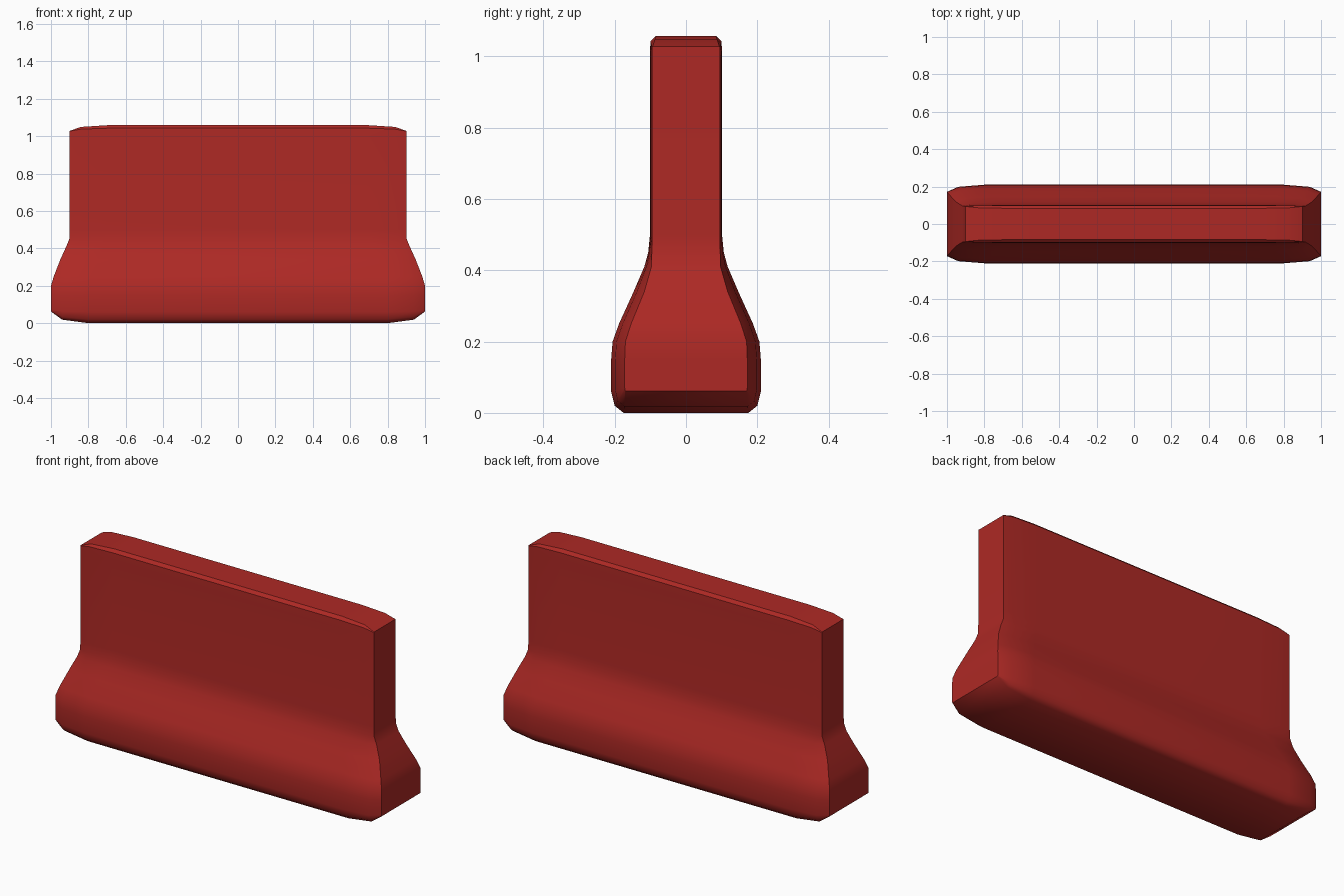
import bpy, bmesh
from math import radians

if "Cube" in bpy.data.objects:
    bpy.data.objects.remove(bpy.data.objects["Cube"])

# Horizontal rings: z, half length, half depth, end y inset, end z shift
RINGS = [
    (0.00, 1.00, 0.175, 0.005, 0.062),
    (0.02, 1.00, 0.200, 0.029, 0.045),
    (0.06, 1.00, 0.210, 0.038, 0.010),
    (0.15, 1.00, 0.210, 0.038, 0),
    (0.20, 1.00, 0.206, 0.036, 0),
    (0.25, 0.985, 0.188, 0.034, 0),
    (0.34, 0.95, 0.147, 0.030, 0),
    (0.41, 0.918, 0.117, 0.020, 0),
    (0.45, 0.902, 0.106, 0.010, 0),
    (0.50, 0.90, 0.101, 0.006, 0),
    (1.00, 0.90, 0.101, 0.006, 0),
    (1.042, 0.90, 0.100, 0.005, -0.016),
    (1.058, 0.90, 0.084, -0.010, -0.030),
]
# Corner stations: distance from the end, share of inset and shift
STATIONS = [(0.0, 1.0), (0.06, 0.3), (0.2, 0.0)]


def ring_points(z, hx, hy, inset, shift):
    side = [(hx - d, hy - inset * k, z + shift * k) for d, k in STATIONS]
    back = side + [(-x, y, h) for x, y, h in reversed(side)]
    return back + [(x, -y, h) for x, y, h in reversed(back)]


# Barrier body: rings skinned together
bm = bmesh.new()
rings = [[bm.verts.new(p) for p in ring_points(*r)] for r in RINGS]
n = len(rings[0])
for low, high in zip(rings, rings[1:]):
    for i in range(n):
        j = (i + 1) % n
        bm.faces.new((low[i], low[j], high[j], high[i]))

# Underside and top: strips following the bent ends
for ring in (rings[0], rings[-1]):
    for i in range(n // 2 - 1):
        bm.faces.new((ring[i], ring[i + 1], ring[n - 2 - i], ring[n - 1 - i]))
bmesh.ops.recalc_face_normals(bm, faces=bm.faces[:])

mesh = bpy.data.meshes.new("barrier")
bm.to_mesh(mesh)
bm.free()
barrier = bpy.data.objects.new("barrier", mesh)
bpy.context.collection.objects.link(barrier)

red = bpy.data.materials.new("red_plastic")
red.diffuse_color = (0.42, 0.022, 0.018, 1)
red.use_nodes = True
red.node_tree.nodes["Principled BSDF"].inputs["Base Color"].default_value = red.diffuse_color
mesh.materials.append(red)

bpy.context.view_layer.objects.active = barrier
barrier.select_set(True)
bpy.ops.object.shade_smooth_by_angle(angle=radians(40))
